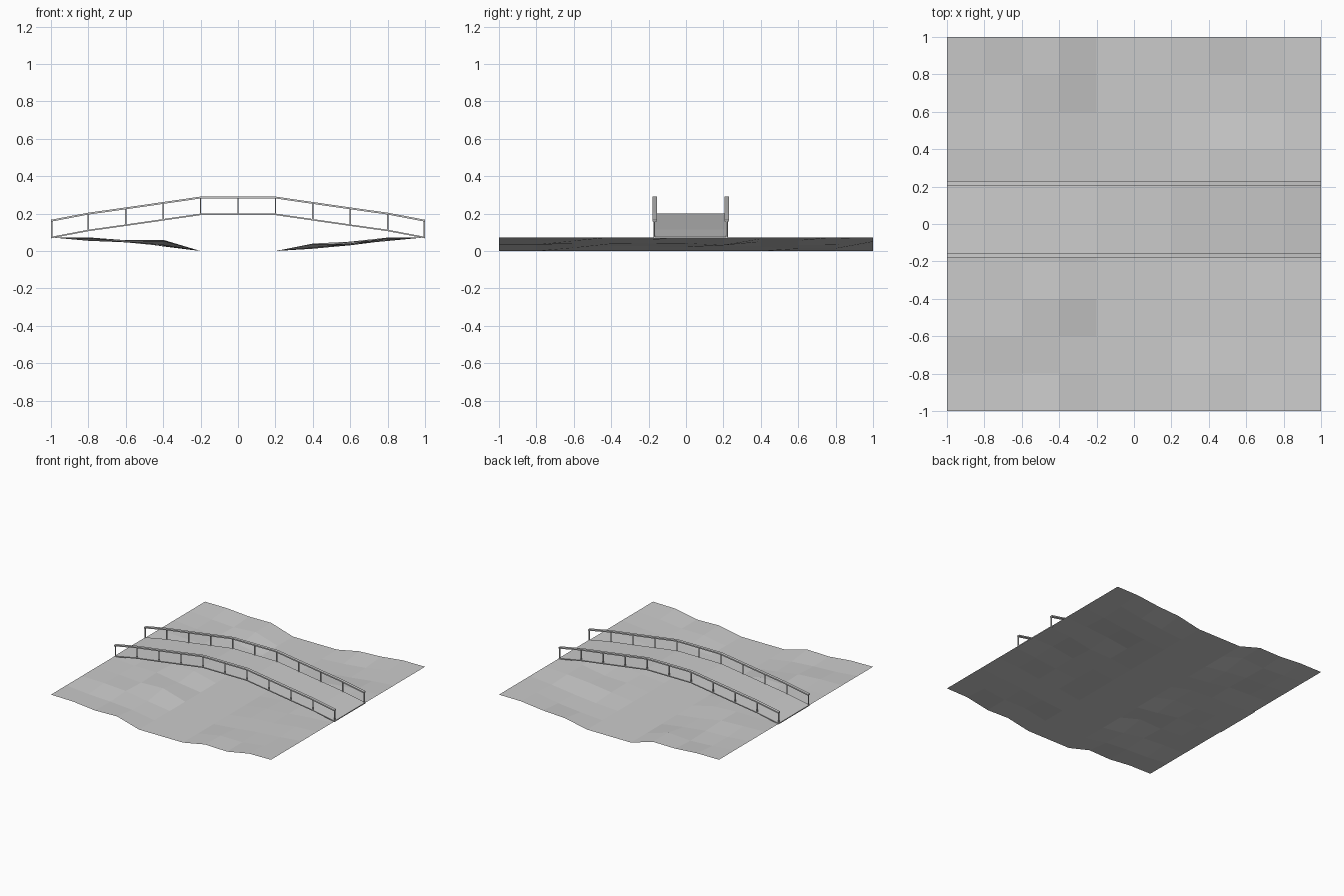
import bpy, bmesh, random

if "Cube" in bpy.data.objects:
    bpy.data.objects.remove(bpy.data.objects["Cube"])

random.seed(4)
X = [-1 + 0.2 * i for i in range(11)]
DECK = [0.075, 0.113, 0.141, 0.17, 0.199, 0.199, 0.199, 0.17, 0.141, 0.113, 0.075]
RAIL_RISE = 0.092


def finish(bm, name):
    bmesh.ops.recalc_face_normals(bm, faces=bm.faces)
    me = bpy.data.meshes.new(name)
    bm.to_mesh(me)
    bm.free()
    ob = bpy.data.objects.new(name, me)
    bpy.context.collection.objects.link(ob)
    return ob


def strip(name, y0, y1, lift, thick):
    """Rectangular bar following the arch of the bridge."""
    bm = bmesh.new()
    rings = []
    for x, z in zip(X, DECK):
        t = z + lift
        rings.append([bm.verts.new(p) for p in
                      ((x, y0, t - thick), (x, y1, t - thick), (x, y1, t), (x, y0, t))])
    for a, b in zip(rings, rings[1:]):
        for k in range(4):
            n = (k + 1) % 4
            bm.faces.new((a[k], a[n], b[n], b[k]))
    bm.faces.new(rings[0])
    bm.faces.new(rings[-1])
    return finish(bm, name)


# ground: sheet with a flat river bed between two uneven banks
mean = [0.073, 0.062, 0.052, 0.042, 0, 0, 0, 0.026, 0.04, 0.062, 0.073]
vary = [0, 0.011, 0.007, 0.018, 0, 0, 0, 0.014, 0.01, 0.01, 0]
front = [0.073, 0.07, 0.05, 0.055, 0, 0, 0, 0.038, 0.033, 0.07, 0.073]
back = [0.073, 0.073, 0.058, 0.06, 0, 0, 0, 0.04, 0.05, 0.072, 0.073]
bm = bmesh.new()
grid = []
for j, y in enumerate(X):
    row = []
    for i, x in enumerate(X):
        z = mean[i] + random.uniform(-1, 1) * vary[i]
        z = front[i] if j == 0 else back[i] if j == 10 else z
        row.append(bm.verts.new((x, y, z)))
    grid.append(row)
for j in range(10):
    for i in range(10):
        bm.faces.new((grid[j][i], grid[j][i + 1], grid[j + 1][i + 1], grid[j + 1][i]))
ground = finish(bm, "ground")
if ground.data.polygons[0].normal.z < 0:
    ground.data.flip_normals()

# bridge deck
strip("bridge_deck", -0.175, 0.225, 0.001, 0.008)

# handrails with posts on both sides
for side, y in (("front", -0.168), ("back", 0.218)):
    strip(side + "_handrail", y - 0.012, y + 0.012, RAIL_RISE, 0.01)
    bm = bmesh.new()
    for x, z in zip(X, DECK):
        px = max(-0.996, min(0.996, x))
        geo = bmesh.ops.create_cube(bm, size=1)["verts"]
        bmesh.ops.scale(bm, verts=geo, vec=(0.007, 0.007, RAIL_RISE - 0.008))
        bmesh.ops.translate(bm, verts=geo, vec=(px, y, z + (RAIL_RISE - 0.008) / 2))
    finish(bm, side + "_posts")
